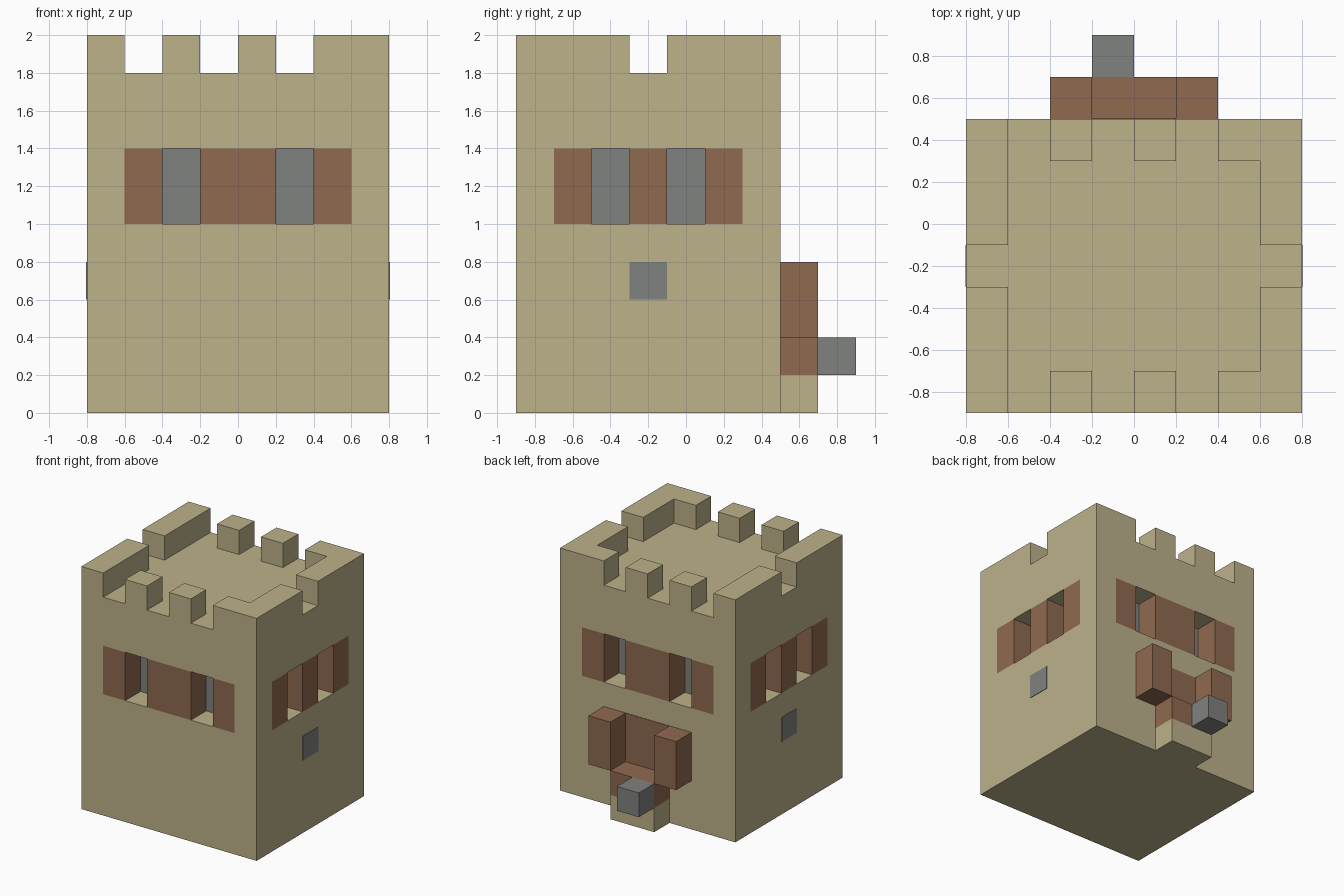
import bpy
import bmesh

cube = bpy.data.objects.get("Cube")
if cube:
    bpy.data.objects.remove(cube, do_unlink=True)

U = 0.2        # one block
MID_Y = -0.2   # centre line of the tower, front to back
SKIN = 0.004   # thickness of painted plates


def material(name, rgb):
    m = bpy.data.materials.new(name)
    m.use_nodes = True
    colour = (*rgb, 1.0)
    m.diffuse_color = colour
    bsdf = next(n for n in m.node_tree.nodes if n.type == 'BSDF_PRINCIPLED')
    bsdf.inputs["Base Color"].default_value = colour
    return m


SAND = material("sandstone", (0.509, 0.445, 0.258))
WOOD = material("brown_wood", (0.279, 0.144, 0.080))
STONE = material("grey_stone", (0.216, 0.223, 0.212))


def box(name, mat, xs, ys, zs):
    """Box spanning the given (low, high) ranges."""
    bm = bmesh.new()
    bmesh.ops.create_cube(bm, size=1)
    for v in bm.verts:
        v.co = [r[0] if c < 0 else r[1] for c, r in zip(v.co, (xs, ys, zs))]
    mesh = bpy.data.meshes.new(name)
    bm.to_mesh(mesh)
    bm.free()
    mesh.materials.append(mat)
    ob = bpy.data.objects.new(name, mesh)
    bpy.context.collection.objects.link(ob)
    return ob


def span(side, near, far, centre=0.0):
    """Sorted range lying on one side of a centre line."""
    return sorted((centre + side * near, centre + side * far))


# Tower: base, window storey and roof
WINDOW = (1.0, 1.4)
ROOF = (1.8, 2.0)
box("tower_base", SAND, (-0.8, 0.8), (-0.9, 0.5), (0, WINDOW[0]))
box("tower_top", SAND, (-0.8, 0.8), (-0.9, 0.5), (WINDOW[1], ROOF[0]))
box("window_glass_core", STONE, (-0.6, 0.6), (-0.7, 0.3), WINDOW)

for sx in (-1, 1):
    wall_x = span(sx, 0.6, 0.8)
    for sy in (-1, 1):
        # Corner pillars of the window storey
        box("corner_pillar", SAND, wall_x, span(sy, 0.5, 0.7, MID_Y), WINDOW)
        # Long battlements on the sides
        box("side_battlement", SAND, wall_x, span(sy, 0.1, 0.7, MID_Y), ROOF)
        # Outer shutters beside the side windows
        box("side_shutter", WOOD, wall_x, span(sy, 0.3, 0.5, MID_Y), WINDOW)
    box("side_window_post", WOOD, wall_x, (MID_Y - U / 2, MID_Y + U / 2), WINDOW)
    # Small stone let into each side wall
    box("side_stone", STONE, span(sx, 0.7, 0.8 + SKIN),
        (MID_Y - U / 2, MID_Y + U / 2), (0.6, 0.8))

for sy in (-1, 1):
    wall_y = span(sy, 0.5, 0.7, MID_Y)
    # Battlements and window woodwork on the front and back
    for x in (-0.4, 0.0, 0.4):
        box("battlement", SAND, (x, x + U), wall_y, ROOF)
    for sx in (-1, 1):
        box("shutter", WOOD, span(sx, 0.4, 0.6), wall_y, WINDOW)
    box("window_post", WOOD, (-0.2, 0.2), wall_y, WINDOW)

# Back doorway with open doors, step and stone block
PORCH = (0.5, 0.7)
box("doorway_panel", WOOD, (-0.2, 0.2), (0.4, 0.5 + SKIN), (0.4, 0.8))
for sx in (-1, 1):
    box("open_door", WOOD, span(sx, 0.2, 0.4), PORCH, (0.4, 0.8))
box("door_step", SAND, (-0.2, 0.2), PORCH, (0, 0.2))
box("door_ledge", WOOD, (-0.2, 0.2), PORCH, (0.2, 0.4))
box("stone_block", STONE, (-0.2, 0.0), (0.7, 0.9), (0.2, 0.4))
